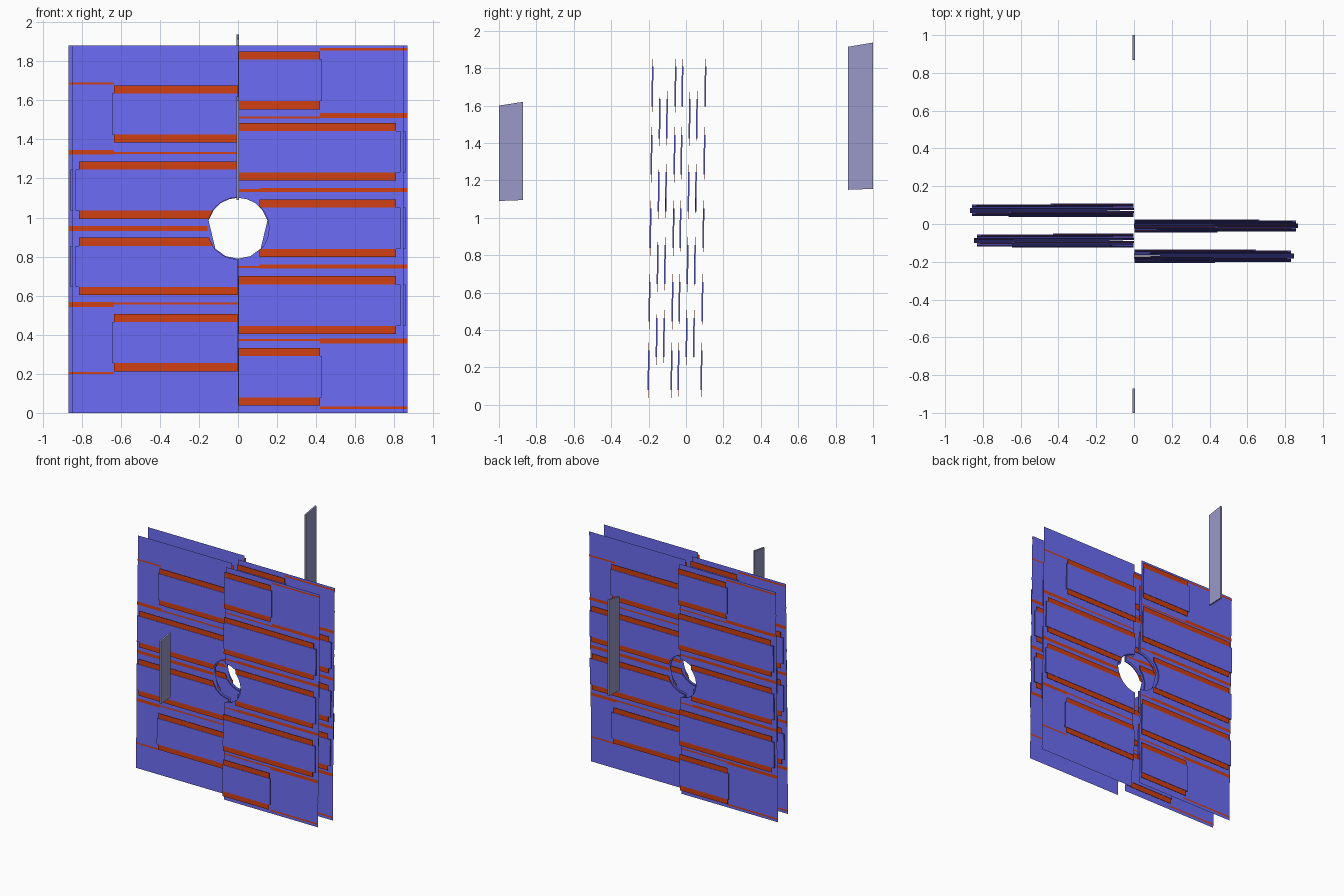
import bpy, bmesh, math

if "Cube" in bpy.data.objects:
    bpy.data.objects.remove(bpy.data.objects["Cube"])

HOLE_Z, HOLE_R = 0.945, 0.156      # central beam hole
SLOPE = 0.0138                     # backward lean of every layer
FINE = [15 * i for i in range(13)]           # smooth hole edge on the slats
COARSE = [0, 24, 48, 105, 128, 146, 163, 180]  # faceted hole edge on the sheets


def material(name, rgb):
    m = bpy.data.materials.new(name)
    m.diffuse_color = (*rgb, 1)
    m.use_nodes = True
    m.node_tree.nodes["Principled BSDF"].inputs["Base Color"].default_value = m.diffuse_color
    return m


BLUE = material("blue_panel", (0.15, 0.15, 0.91))
ORANGE = material("orange_strip", (0.62, 0.05, 0.006))
GREY = material("grey_fin", (0.32, 0.32, 0.59))


def outline(x0, x1, z0, z1, r, angles=FINE):
    """Rectangle whose inner edge steps around the hole."""
    zs = [HOLE_Z - r * math.cos(math.radians(a)) for a in angles]
    zs = [z0] + [z for z in zs if z0 + 1e-4 < z < z1 - 1e-4] + [z1]
    inner = []
    for z in zs:
        d = r * r - (z - HOLE_Z) ** 2
        inner.append((max(x0, math.sqrt(max(d, 0))), z))
    return inner + [(x1, z1), (x1, z0)]


def plate(name, pts, y, thick, mat, side=1, lean=SLOPE):
    """Flat or extruded x-z outline, leaning back with height."""
    bm = bmesh.new()
    rings = []
    for o in ((-thick / 2, thick / 2) if thick else (0,)):
        rings.append([bm.verts.new((side * x, y + o + lean * (z - HOLE_Z), z)) for x, z in pts])
    a, b = rings[0], rings[-1]
    bm.faces.new(a)
    if thick:
        bm.faces.new(b[::-1])
        for i in range(len(pts)):
            j = (i + 1) % len(pts)
            bm.faces.new((a[i], b[i], b[j], a[j]))
    bmesh.ops.remove_doubles(bm, verts=bm.verts, dist=1e-5)
    bmesh.ops.recalc_face_normals(bm, faces=bm.faces)
    me = bpy.data.meshes.new(name)
    bm.to_mesh(me)
    bm.free()
    me.materials.append(mat)
    ob = bpy.data.objects.new(name, me)
    bpy.context.collection.objects.link(ob)
    return ob


def slat(name, zc, half, length, strip_len, strip_x0, y, side, sx):
    """One slat: blue body with an orange strip above and below."""
    plate(name + "_body", outline(0.003, length * sx, zc - half, zc + half, HOLE_R + 0.003),
          y, 0.008, BLUE, side)
    for tag, z0 in (("upper", zc + half), ("lower", zc - half - 0.042)):
        plate(f"{name}_{tag}_strip",
              outline(strip_x0, strip_len * sx, z0, z0 + 0.042, HOLE_R), y, 0.002, ORANGE, side)


# slat rows: centre z, body length, strip length, strip start
FIVE = [(1.702, 0.43, 0.42, 0.003), (1.337, 0.832, 0.81, 0.003), (0.945, 0.832, 0.81, 0.11),
        (0.552, 0.832, 0.81, 0.003), (0.185, 0.43, 0.42, 0.003)]
FOUR = [(1.53, 0.645, 0.635, 0.003), (1.14, 0.832, 0.815, 0.003),
        (0.75, 0.832, 0.815, 0.003), (0.36, 0.645, 0.635, 0.003)]

# orange bands on the sheet faces: x start, x end (None = edge), z range
FIVE_BANDS = [(0.42, None, 1.855, 1.867), (0.0, 0.42, 1.507, 1.517), (0.42, None, 1.51, 1.535),
              (0.0, 0.11, 1.132, 1.145), (0.11, None, 1.13, 1.152), (0.0, 0.11, 0.742, 0.752),
              (0.11, None, 0.738, 0.76), (0.0, 0.42, 0.367, 0.378), (0.42, None, 0.355, 0.38),
              (0.42, None, 0.02, 0.032)]
FOUR_BANDS = [(0.635, None, 1.68, 1.692), (0.635, None, 1.322, 1.347), (0.0, 0.635, 1.325, 1.336),
              (0.0, None, 0.932, 0.957), (0.0, 0.635, 0.554, 0.565), (0.635, None, 0.543, 0.567),
              (0.635, None, 0.198, 0.21)]


def half_plane(name, side, y_sheet, y_five, y_four, width, sx):
    """Thin sheet with five slats on its outer face and four on its inner face."""
    plate(name + "_sheet", outline(0.0, width, 0.0, 1.88, HOLE_R, COARSE),
          y_sheet, 0, BLUE, side)
    for rows, bands, y, half, tag in ((FIVE, FIVE_BANDS, y_five, 0.106, "outer"),
                                      (FOUR, FOUR_BANDS, y_four, 0.105, "inner")):
        for i, (zc, length, s_len, s_x0) in enumerate(rows):
            slat(f"{name}_{tag}_slat_{i + 1}", zc, half, length, s_len, s_x0, y, side, sx)
        off = math.copysign(0.003, y - y_sheet)
        for i, (x0, x1, z0, z1) in enumerate(bands):
            plate(f"{name}_{tag}_band_{i + 1}", outline(x0, x1 or width, z0, z1, HOLE_R),
                  y_sheet + off, 0, ORANGE, side)


# four half planes, alternating right and left
half_plane("front_right", 1, -0.169, -0.190, -0.149, 0.847, 1.0)
half_plane("front_left", -1, -0.088, -0.067, -0.110, 0.847, 1.0)
half_plane("back_right", 1, -0.009, -0.030, 0.011, 0.868, 1.03)
half_plane("back_left", -1, 0.072, 0.093, 0.050, 0.868, 1.03)


def fin(name, y0, y1, bottom, top):
    """Thin upright fin with slightly sloped ends (profile in y-z)."""
    prof = [(y0, bottom[0]), (y1, bottom[1]), (y1, top[1]), (y0, top[0])]
    ob = plate(name, prof, 0.0, 0.013, GREY, 1, 0.0)
    for v in ob.data.vertices:      # turn the profile from x-z to y-z
        x, y, z = v.co
        v.co = (-y - 0.001, x, z)


fin("front_fin", -1.0, -0.872, (1.09, 1.095), (1.60, 1.62))
fin("back_fin", 0.867, 1.0, (1.15, 1.155), (1.915, 1.937))
